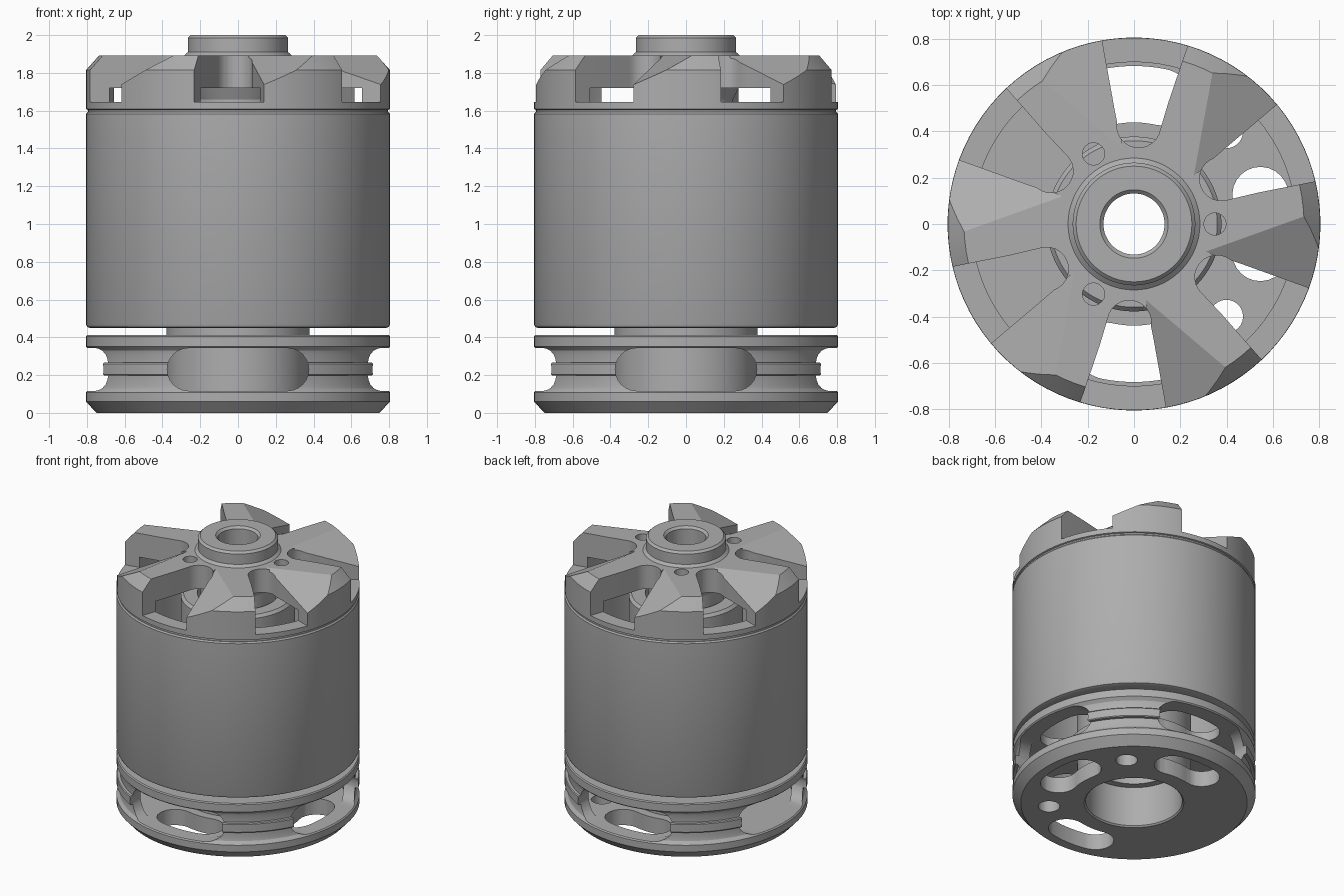
import bpy, bmesh, math
from mathutils import Matrix, Vector

cube = bpy.data.objects.get("Cube")
if cube:
    bpy.data.objects.remove(cube)

metal = bpy.data.materials.new("grey metal")
metal.use_nodes = True
GREY = (0.42, 0.42, 0.42, 1)
metal.diffuse_color = GREY
metal.node_tree.nodes["Principled BSDF"].inputs["Base Color"].default_value = GREY
SEG = 96


def make(name, bm):
    bmesh.ops.recalc_face_normals(bm, faces=bm.faces)
    me = bpy.data.meshes.new(name)
    bm.to_mesh(me)
    bm.free()
    me.materials.append(metal)
    ob = bpy.data.objects.new(name, me)
    bpy.context.collection.objects.link(ob)
    return ob


def revolve(name, profile):
    """Closed (radius, height) outline turned around the z axis."""
    bm = bmesh.new()
    rings = []
    for i in range(SEG):
        a = math.tau * (i + 0.5) / SEG
        rings.append([bm.verts.new((r * math.cos(a), r * math.sin(a), z)) for r, z in profile])
    n = len(profile)
    for i in range(SEG):
        p, q = rings[i], rings[(i + 1) % SEG]
        for j in range(n):
            k = (j + 1) % n
            bm.faces.new((p[j], q[j], q[k], p[k]))
    return make(name, bm)


def prism(name, outline, low, high, matrix=Matrix()):
    """Flat outline extruded from low to high, then placed by a matrix."""
    bm = bmesh.new()
    face = bm.faces.new([bm.verts.new((x, y, low)) for x, y in outline])
    grown = bmesh.ops.extrude_face_region(bm, geom=[face])["geom"]
    bmesh.ops.translate(bm, vec=(0, 0, high - low),
                        verts=[v for v in grown if isinstance(v, bmesh.types.BMVert)])
    bm.transform(matrix)
    return make(name, bm)


def turn(degrees):
    return Matrix.Rotation(math.radians(degrees), 4, 'Z')


def arc(cx, cy, r, start, end, steps=12):
    out = []
    for i in range(steps + 1):
        a = math.radians(start + (end - start) * i / steps)
        out.append((cx + r * math.cos(a), cy + r * math.sin(a)))
    return out


def cut(ob, cutters):
    """Subtract the cutters for good, then remove them."""
    for c in cutters:
        mod = ob.modifiers.new("cut", 'BOOLEAN')
        mod.operation = 'DIFFERENCE'
        mod.solver = 'EXACT'
        mod.object = c
    deps = bpy.context.evaluated_depsgraph_get()
    me = bpy.data.meshes.new_from_object(ob.evaluated_get(deps))
    ob.modifiers.clear()
    ob.data = me
    for c in cutters:
        bpy.data.objects.remove(c)


# Mounting base: two flanges, grooved neck and the bearing tube
base = revolve("mounting_base", [
    (0.33, 0), (0.75, 0), (0.805, 0.06), (0.805, 0.109), (0.797, 0.117),
    (0.785, 0.13), (0.78, 0.15), (0.78, 0.198), (0.8, 0.198), (0.805, 0.204),
    (0.805, 0.26), (0.8, 0.266), (0.78, 0.266), (0.78, 0.31), (0.785, 0.33),
    (0.797, 0.343), (0.805, 0.351), (0.805, 0.405), (0.798, 0.412), (0.378, 0.412),
    (0.378, 1.56), (0.36, 1.58), (0.27, 1.58), (0.27, 0.3), (0.32, 0.3), (0.32, 0.01)])
cutters = [revolve("cavity_cutter", [(0.376, 0.115), (0.7, 0.115), (0.7, 0.345), (0.376, 0.345)])]

stadium = arc(0.262, 0.23, 0.113, -90, 90) + arc(-0.262, 0.23, 0.113, 90, 270)
kidney = (arc(0, 0, 0.683, -13, 13) + arc(0.546, 0.126, 0.121, 13, 193)[1:]
          + arc(0, 0, 0.439, 13, -13)[1:] + arc(0.546, -0.126, 0.121, 167, 347)[1:-1])
bolt = arc(0.565, 0, 0.072, 0, 345, 23)
upright = Matrix.Rotation(math.radians(90), 4, 'X')
for k in range(4):
    cutters += [
        prism("window_cutter", stadium, 0.5, 1.0, turn(90 * k) @ upright),
        prism("kidney_cutter", kidney, -0.1, 0.6, turn(90 * k)),
        prism("bolt_cutter", bolt, -0.1, 0.6, turn(90 * k + 45))]
cut(base, cutters)

# Rotor can
can = revolve("rotor_can", [
    (0.7, 0.45), (0.785, 0.45), (0.8, 0.456), (0.806, 0.47), (0.806, 1.582),
    (0.798, 1.592), (0.7, 1.592)])

# Top bell with hub, boss and chamfered rim
bell = revolve("top_bell", [
    (0.132, 1.25), (0.25, 1.25), (0.25, 1.66), (0.28, 1.72), (0.7, 1.72), (0.7, 1.592),
    (0.795, 1.592), (0.795, 1.604), (0.805, 1.608), (0.805, 1.815), (0.735, 1.893),
    (0.285, 1.893), (0.265, 1.91), (0.265, 1.985), (0.25, 2.0), (0.148, 2.0), (0.132, 1.985)])

# Six windows leave six spokes, each bevelled on its leading side
window = ([(0.31, 1.0), (-0.175, 1.0), (-0.13, 0.75), (-0.085, 0.5)]
          + arc(0.02, 0.425, 0.095, 170, 350, 12) + [(0.15, 0.53)])
apex = Vector((0.3, -0.115, 1.897))
crest = apex + 1.8 * (Vector((0.76, 0.05, 1.897)) - apex)
drop = apex + 1.8 * (Vector((0.74, -0.3, 1.73)) - apex)
cutters = []
for k in range(6):
    cutters.append(prism("spoke_window_cutter", window, 1.645, 2.2, turn(60 * k)))
    bm = bmesh.new()
    low = [bm.verts.new(p) for p in (apex, crest, drop)]
    high = [bm.verts.new((p.x, p.y, 2.2)) for p in (apex, crest, drop)]
    bm.faces.new(low)
    bm.faces.new(high)
    for i in range(3):
        j = (i + 1) % 3
        bm.faces.new((low[i], low[j], high[j], high[i]))
    bm.transform(turn(60 * k))
    cutters.append(make("bevel_cutter", bm))
screw = arc(0.35, 0, 0.048, 0, 340, 17)
for k in range(3):
    cutters.append(prism("screw_cutter", screw, 1.6, 2.2, turn(120 * k)))
cut(bell, cutters)

# Smooth round walls, crisp edges
bpy.ops.object.select_all(action='DESELECT')
for ob in (base, can, bell):
    ob.select_set(True)
bpy.context.view_layer.objects.active = bell
bpy.ops.object.shade_smooth_by_angle(angle=math.radians(25))
